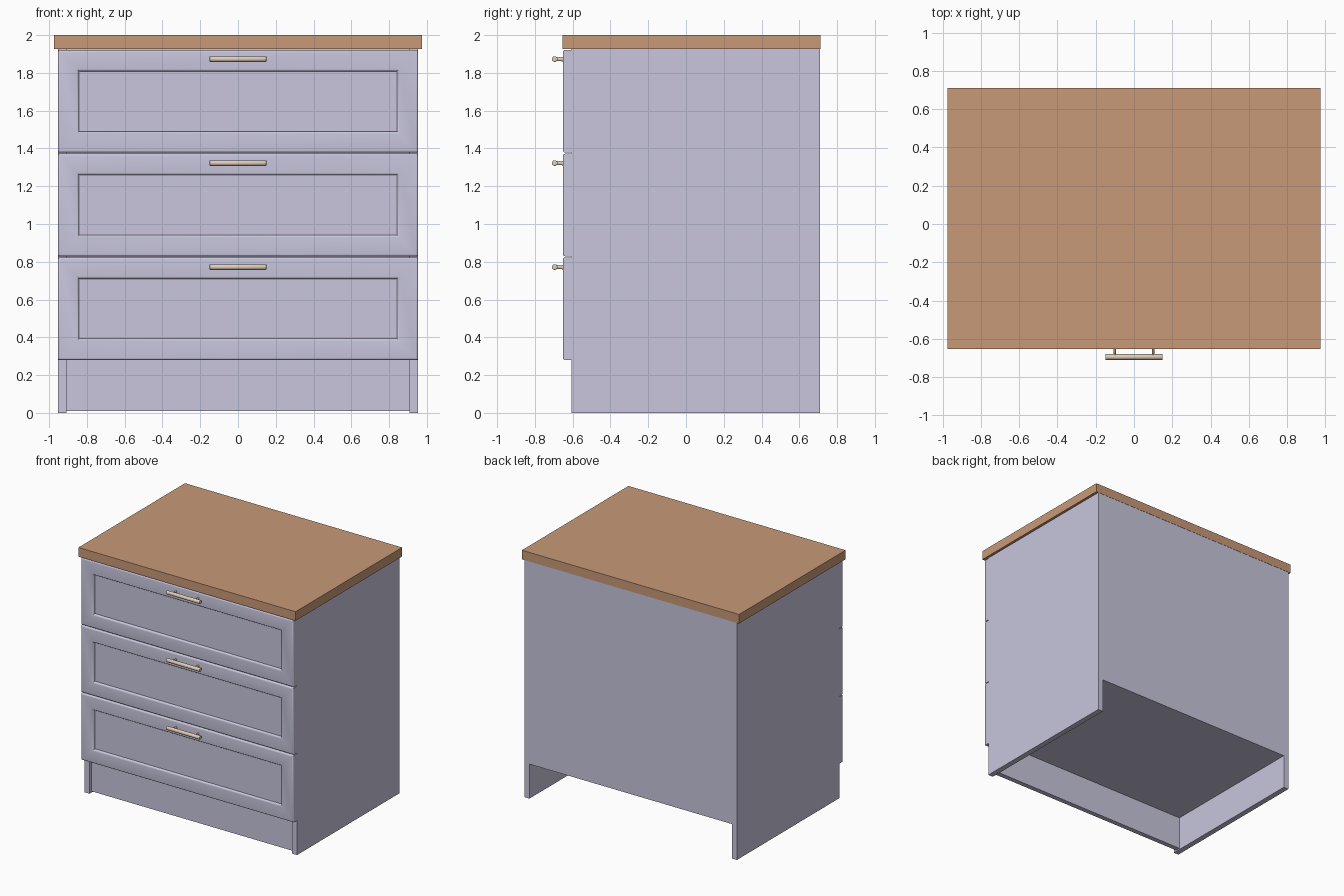
import bpy, bmesh, math
from mathutils import Matrix

if "Cube" in bpy.data.objects:
    bpy.data.objects.remove(bpy.data.objects["Cube"])


def material(name, rgb):
    m = bpy.data.materials.new(name)
    m.diffuse_color = (*rgb, 1)
    m.use_nodes = True
    m.node_tree.nodes["Principled BSDF"].inputs["Base Color"].default_value = m.diffuse_color
    return m


PAINT = material("lavender_paint", (0.58, 0.565, 0.72))
WOOD = material("wood", (0.58, 0.32, 0.185))
METAL = material("handle_metal", (0.75, 0.61, 0.48))


def finish(name, bm, mat, smooth=False):
    bmesh.ops.recalc_face_normals(bm, faces=bm.faces)
    mesh = bpy.data.meshes.new(name)
    bm.to_mesh(mesh)
    bm.free()
    ob = bpy.data.objects.new(name, mesh)
    mesh.materials.append(mat)
    bpy.context.collection.objects.link(ob)
    if smooth:
        bpy.ops.object.select_all(action='DESELECT')
        ob.select_set(True)
        bpy.context.view_layer.objects.active = ob
        bpy.ops.object.shade_smooth_by_angle(angle=math.radians(35))
    return ob


def box(name, x, y, z, mat=PAINT):
    bm = bmesh.new()
    size = [b - a for a, b in (x, y, z)]
    mid = [(a + b) / 2 for a, b in (x, y, z)]
    bmesh.ops.create_cube(bm, size=1, matrix=Matrix.Translation(mid) @ Matrix.Diagonal((*size, 1)))
    return finish(name, bm, mat)


def drawer_front(name, half_w, z0, z1):
    # concentric rectangles: (inset from the outline, y)
    r, front, back = 0.012, -0.652, -0.606
    rings = [(0, back)]
    for i in range(5):
        a = i / 4 * math.pi / 2
        rings.append((r - r * math.cos(a), front + r - r * math.sin(a)))
    rings += [(0.100, front), (0.105, front + 0.002), (0.110, front + 0.007),
              (0.113, front + 0.012), (0.113, front + 0.020)]
    bm = bmesh.new()
    loops = []
    for d, y in rings:
        w, lo, hi = half_w - d, z0 + d, z1 - d
        loops.append([bm.verts.new(p) for p in
                      ((-w, y, lo), (w, y, lo), (w, y, hi), (-w, y, hi))])
    for a, b in zip(loops, loops[1:]):
        for i in range(4):
            j = (i + 1) % 4
            bm.faces.new((a[i], a[j], b[j], b[i]))
    bm.faces.new(loops[0])
    bm.faces.new(loops[-1])
    return finish(name, bm, PAINT, True)


def handle(name, z):
    bm = bmesh.new()
    # bar along x
    bar = bmesh.ops.create_cone(
        bm, cap_ends=True, segments=24, radius1=0.0148, radius2=0.0148, depth=0.3,
        matrix=Matrix.Translation((0, -0.695, z)) @ Matrix.Rotation(math.pi / 2, 4, 'Y'))
    rims = [e for e in bm.edges if abs(e.verts[0].co.x - e.verts[1].co.x) < 1e-5]
    bmesh.ops.bevel(bm, geom=rims, offset=0.002, segments=2, affect='EDGES', profile=0.5)
    # two oval posts into the drawer front
    for x in (-0.1, 0.1):
        bmesh.ops.create_cone(
            bm, cap_ends=True, segments=16, radius1=0.009, radius2=0.012, depth=0.044,
            matrix=Matrix.Translation((x, -0.671, z)) @ Matrix.Diagonal((0.6, 1, 1, 1))
            @ Matrix.Rotation(-math.pi / 2, 4, 'X'))
    return finish(name, bm, METAL, True)


# Carcass
for side, s in (("left", -1), ("right", 1)):
    box(f"side_panel_{side}", sorted((s * 0.909, s * 0.954)), (-0.606, 0.71), (0, 1.926))
box("bottom_panel", (-0.909, 0.909), (-0.606, 0.71), (0.28, 0.322))
box("back_panel", (-0.909, 0.909), (0.69, 0.71), (0.322, 1.926))
box("plinth", (-0.909, 0.909), (-0.58, -0.54), (0.01, 0.28))
box("worktop", (-0.975, 0.975), (-0.654, 0.712), (1.926, 2.0), WOOD)

# Drawers
for i in range(3):
    z0 = 0.28 + i * 0.549
    drawer_front(f"drawer_front_{i + 1}", 0.954, z0, z0 + 0.543)
    handle(f"drawer_handle_{i + 1}", 0.772 + i * 0.5505)
